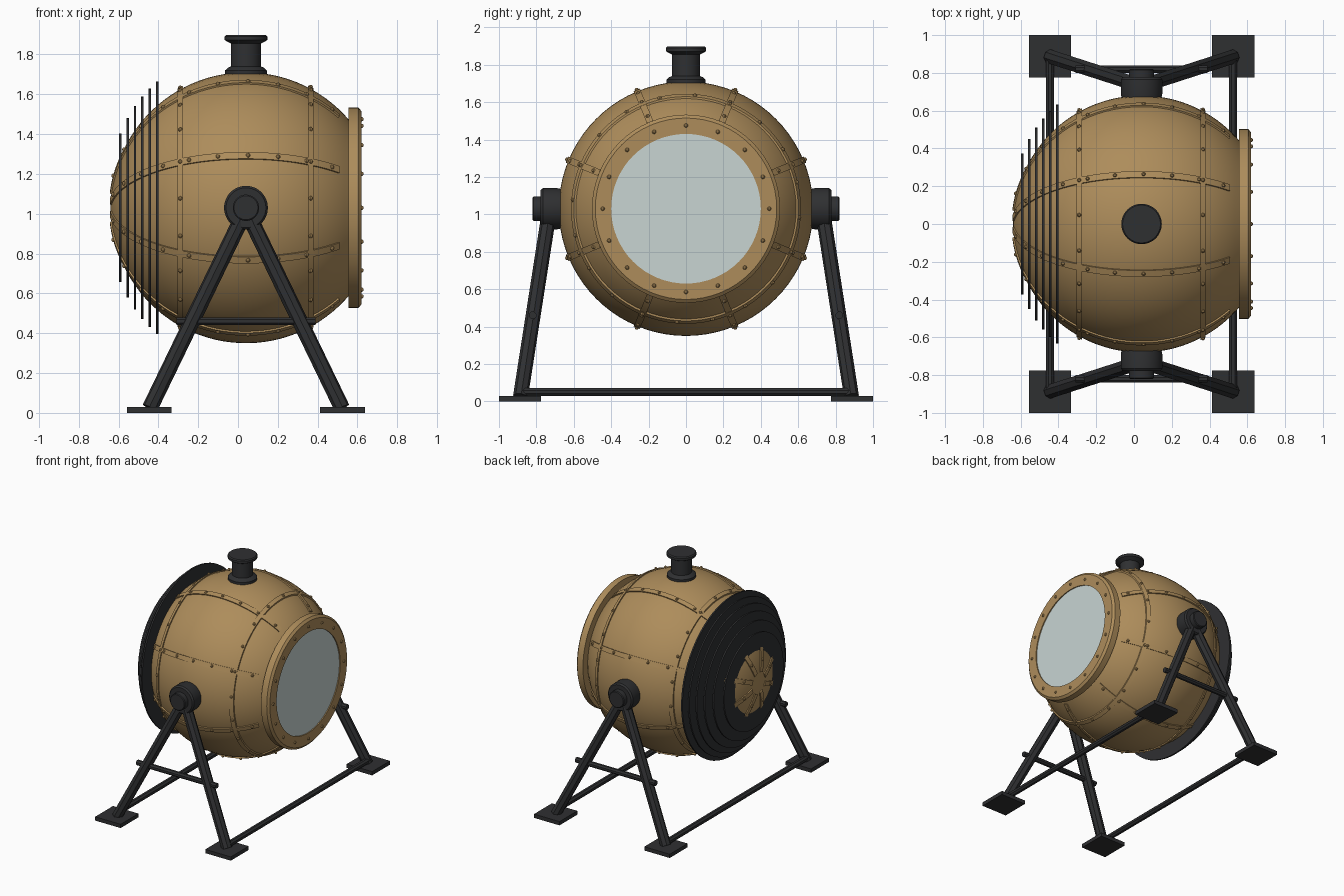
import bpy, bmesh
from math import sin, cos, pi, radians, sqrt
from mathutils import Matrix, Vector

cube = bpy.data.objects.get("Cube")
if cube:
    bpy.data.objects.remove(cube, do_unlink=True)


def material(name, color):
    m = bpy.data.materials.new(name)
    m.use_nodes = True
    m.diffuse_color = (*color, 1)
    m.node_tree.nodes["Principled BSDF"].inputs["Base Color"].default_value = (*color, 1)
    return m


BRASS = material("brass", (0.42, 0.265, 0.105))
IRON = material("dark_iron", (0.028, 0.029, 0.031))
GLASS = material("pale_glass", (0.58, 0.66, 0.65))

CENTER = Vector((0.04, 0, 1.03))
R = 0.68
AT = Matrix.Translation(CENTER)
ALONG_X = AT @ Matrix.Rotation(pi / 2, 4, 'Y')


def finish(name, bm, mat, matrix=Matrix()):
    bmesh.ops.remove_doubles(bm, verts=bm.verts, dist=1e-5)
    bmesh.ops.recalc_face_normals(bm, faces=bm.faces)
    mesh = bpy.data.meshes.new(name)
    bm.to_mesh(mesh)
    bm.free()
    mesh.transform(matrix)
    mesh.materials.append(mat)
    mesh.shade_smooth()
    mesh.set_sharp_from_angle(angle=radians(30))
    ob = bpy.data.objects.new(name, mesh)
    bpy.context.collection.objects.link(ob)
    return ob


def lathe(name, profile, mat, matrix, steps=64, start=0.0, sweep=2 * pi, loop=False):
    """Turn (height, radius) points about local z; loop closes the section."""
    bm = bmesh.new()
    full = sweep > 6.28
    rings = []
    for i in range(steps if full else steps + 1):
        a = start + sweep * i / steps
        rings.append([bm.verts.new((r * cos(a), r * sin(a), h)) for h, r in profile])
    n = len(profile)
    for i in range(steps):
        a, b = rings[i], rings[(i + 1) % len(rings)]
        for j in range(n if loop else n - 1):
            k = (j + 1) % n
            quad = [a[j], a[k], b[k], b[j]]
            if profile[j][1] == 0:
                quad.remove(b[j])
            if profile[k][1] == 0:
                quad.remove(b[k])
            bm.faces.new(quad)
    if not full:
        bm.faces.new(rings[0])
        bm.faces.new(rings[-1])
    return finish(name, bm, mat, matrix)


def solid(name, profile, mat, matrix, steps=48):
    """Turned solid with flat ends."""
    ends = [(profile[0][0], 0)] + profile + [(profile[-1][0], 0)]
    return lathe(name, ends, mat, matrix, steps)


def beam(name, p, q, radius):
    p, q = Vector(p), Vector(q)
    d = q - p
    turn = d.to_track_quat('Z', 'Y').to_matrix().to_4x4() @ Matrix.Rotation(pi / 8, 4, 'Z')
    return solid(name, [(0, radius), (d.length, radius)], IRON, Matrix.Translation(p) @ turn, 8)


def box(name, center, size):
    bm = bmesh.new()
    bmesh.ops.create_cube(bm, size=1, matrix=Matrix.Translation(center) @ Matrix.Diagonal((*size, 1)))
    return finish(name, bm, IRON)


def rivets(name, points, radius=0.011):
    bm = bmesh.new()
    for p in points:
        bmesh.ops.create_uvsphere(bm, u_segments=8, v_segments=6, radius=radius,
                                  matrix=Matrix.Translation(p))
    return finish(name, bm, BRASS, AT)


def around_x(x, r, a):
    return Vector((x, r * cos(a), r * sin(a)))


# Globe housing, open toward the lens
arc = [radians(40 + 140 * i / 40) for i in range(41)]
shell = [(R * cos(a), R * sin(a)) for a in arc[:-1]] + [(-R, 0)]
lathe("globe_housing", shell, BRASS, ALONG_X, 80)

# Lens ring and glass
ring = [(0.515, 0.4), (0.515, 0.503), (0.565, 0.503), (0.58, 0.485), (0.58, 0.4)]
lathe("lens_ring", ring, BRASS, ALONG_X, loop=True)
solid("lens_glass", [(0.54, 0.402), (0.572, 0.402)], GLASS, ALONG_X, 64)
rivets("lens_ring_rivets", [around_x(0.58, 0.445, i * pi / 8) for i in range(16)])

# Hoops around the globe
for name, x in (("rear", -0.33), ("front", 0.325)):
    hoop = []
    for r, dx in ((R - 0.01, -0.014), (R + 0.009, -0.014), (R + 0.009, 0.014), (R - 0.01, 0.014)):
        hoop.append((x + dx, sqrt(r * r - (x + dx) ** 2)))
    lathe(name + "_hoop", hoop, BRASS, ALONG_X, 80, loop=True)
    r = sqrt((R + 0.009) ** 2 - x * x)
    rivets(name + "_hoop_rivets", [around_x(x, r, radians(13.5 + 18 * i)) for i in range(20)])

# Seam straps running from the lens to the rear pole
strap = [(-0.018, R - 0.01), (-0.018, R + 0.008), (0.018, R + 0.008), (0.018, R - 0.01)]
studs = []
for k in range(8):
    phi = pi / 8 + k * pi / 4
    lathe(f"seam_strap_{k + 1}", strap, BRASS, AT @ Matrix.Rotation(phi, 4, 'X'), 36,
          radians(47), radians(126), True)
    for i in range(10):
        t = radians(51 + 12.7 * i)
        studs.append(around_x((R + 0.008) * cos(t), (R + 0.008) * sin(t), phi))
rivets("seam_strap_rivets", studs)

# Cooling fins at the rear
for i in range(6):
    x = -0.631 + 0.037 * i
    r = sqrt(R * R - x * x)
    fin = [(x - 0.006, r - 0.02), (x - 0.006, r + 0.12), (x + 0.006, r + 0.12), (x + 0.006, r - 0.02)]
    lathe(f"cooling_fin_{i + 1}", fin, IRON, ALONG_X, loop=True)

# Chimney vent
vent = [(0.64, 0.105), (0.69, 0.105), (0.703, 0.09), (0.71, 0.075), (0.825, 0.075), (0.835, 0.095),
        (0.842, 0.107), (0.86, 0.107), (0.868, 0.1)]
solid("chimney_vent", vent, IRON, AT)

# Stand: pivots, legs, feet and braces
for side, s in (("back", 1), ("front", -1)):
    outward = AT @ Matrix.Rotation(-s * pi / 2, 4, 'X')
    hub = [(0.64, 0.1), (0.69, 0.11), (0.765, 0.11), (0.777, 0.1)]
    solid(side + "_pivot_hub", hub, IRON, outward)
    solid(side + "_pivot_cap", [(0.76, 0.066), (0.815, 0.066), (0.82, 0.06)], IRON, outward)
    for end, e in (("left", 1), ("right", -1)):
        beam(f"{side}_{end}_leg", (0.04, s * 0.73, 1.02), (0.04 + e * 0.482, s * 0.885, 0.025), 0.04)
        box(f"{side}_{end}_foot", (0.04 + e * 0.485, s * 0.888, 0.015), (0.224, 0.224, 0.03))
    beam(side + "_cross_brace", (-0.31, s * 0.82, 0.46), (0.39, s * 0.82, 0.46), 0.021)

for end, e in (("left", 1), ("right", -1)):
    x = 0.04 + e * 0.485
    beam(end + "_floor_bar", (x, -0.885, 0.05), (x, 0.885, 0.05), 0.023)
